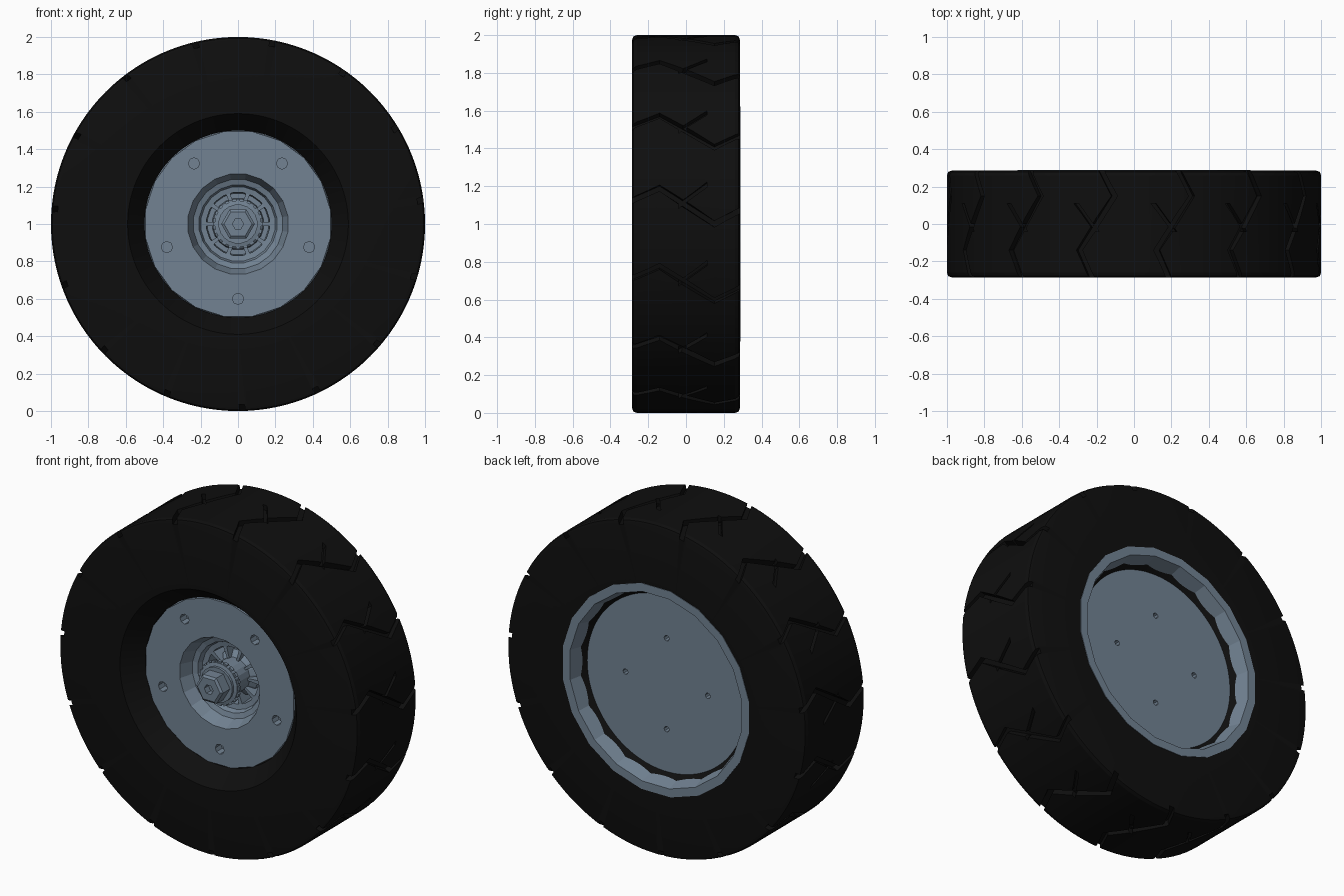
import bpy, bmesh, math
from mathutils import Vector

if "Cube" in bpy.data.objects:
    bpy.data.objects.remove(bpy.data.objects["Cube"])

AXLE_Z = 1.0


def material(name, rgb):
    m = bpy.data.materials.new(name)
    m.diffuse_color = (*rgb, 1)
    m.use_nodes = True
    m.node_tree.nodes["Principled BSDF"].inputs["Base Color"].default_value = m.diffuse_color
    return m


RUBBER = material("black_rubber", (0.0045, 0.0045, 0.0045))
METAL = material("blue_grey_metal", (0.168, 0.225, 0.29))


def polar(r, y, a):
    return Vector((r * math.cos(a), y, AXLE_Z + r * math.sin(a)))


def make(name, bm, mat):
    bmesh.ops.recalc_face_normals(bm, faces=bm.faces[:])
    me = bpy.data.meshes.new(name)
    bm.to_mesh(me)
    bm.free()
    me.materials.append(mat)
    ob = bpy.data.objects.new(name, me)
    bpy.context.collection.objects.link(ob)
    return ob


def lathe(bm, profile, n, off=0.0, closed=False):
    """Spin (radius, y) points about the axle."""
    rings = []
    for r, y in profile:
        if r == 0:
            rings.append([bm.verts.new((0, y, AXLE_Z))] * n)
        else:
            rings.append([bm.verts.new(polar(r, y, (i + off) * math.tau / n)) for i in range(n)])
    pairs = list(zip(rings, rings[1:]))
    if closed:
        pairs.append((rings[-1], rings[0]))
    for a, b in pairs:
        for i in range(n):
            j = (i + 1) % n
            vs = list(dict.fromkeys((a[i], a[j], b[j], b[i])))
            if len(vs) > 2:
                bm.faces.new(vs)


def strip(bm, path, half, r0, r1):
    """Solid band along (y, angle) points, between two radii."""
    rings = [[bm.verts.new(polar(r, y, math.radians(a + s)))
              for r, s in ((r0, -half), (r1, -half), (r1, half), (r0, half))]
             for y, a in path]
    for p, q in zip(rings, rings[1:]):
        for i in range(4):
            j = (i + 1) % 4
            bm.faces.new((p[i], p[j], q[j], q[i]))
    bm.faces.new(rings[0])
    bm.faces.new(rings[-1][::-1])


def holes(bm, count, start, dist, r, y0, y1, n):
    """Ring of small prisms parallel to the axle."""
    for k in range(count):
        c = polar(dist, 0, math.radians(start + 360 * k / count))
        ends = [[bm.verts.new((c.x + r * math.cos(i * math.tau / n), y,
                               c.z + r * math.sin(i * math.tau / n))) for i in range(n)]
                for y in (y0, y1)]
        for i in range(n):
            j = (i + 1) % n
            bm.faces.new((ends[0][i], ends[0][j], ends[1][j], ends[1][i]))
        bm.faces.new(ends[0])
        bm.faces.new(ends[1][::-1])


def cut(ob, bm, mat):
    cutter = make("cutter", bm, mat)
    cutter.hide_render = True
    mod = ob.modifiers.new("cut", 'BOOLEAN')
    mod.operation, mod.solver, mod.object = 'DIFFERENCE', 'EXACT', cutter
    bpy.context.view_layer.objects.active = ob
    bpy.ops.object.modifier_apply(modifier=mod.name)
    bpy.data.objects.remove(cutter)


# Tyre: flat side walls, funnel opening at the front
bm = bmesh.new()
lathe(bm, [(0.50, -0.17), (0.59, -0.285), (0.975, -0.285), (0.993, -0.279), (1.0, -0.26),
           (1.0, 0.26), (0.993, 0.279), (0.975, 0.285), (0.62, 0.285), (0.50, 0.15)],
      120, closed=True)
tyre = make("tyre", bm, RUBBER)

# Tread: zigzag grooves, each with a short slanted branch
bm, branch = bmesh.new(), bmesh.new()
for k in range(15):
    t = 24 * k
    strip(bm, [(-0.33, t + 6), (-0.14, t + 11), (0.15, t), (0.33, t + 5.5)], 0.95, 0.967, 1.06)
    strip(branch, [(-0.04, t + 5.5), (0.11, t + 12)], 0.8, 0.969, 1.05)
cut(tyre, bm, RUBBER)
cut(tyre, branch, RUBBER)
bpy.ops.object.select_all(action='DESELECT')
tyre.select_set(True)
bpy.context.view_layer.objects.active = tyre
bpy.ops.object.shade_smooth_by_angle(angle=math.radians(20))

# Rim: front disc with stepped hub recess, back flange with shallow dish
bm = bmesh.new()
lathe(bm, [(0, 0.05), (0.165, 0.05), (0.17, -0.05), (0.20, -0.055), (0.21, -0.085),
           (0.24, -0.095), (0.27, -0.175), (0.50, -0.175), (0.505, 0.15), (0.63, 0.27),
           (0.63, 0.288), (0.58, 0.288), (0.55, 0.185), (0, 0.185)], 20, 0.5)
rim = make("rim", bm, METAL)
bm = bmesh.new()
holes(bm, 5, -90, 0.40, 0.03, -0.25, -0.12, 8)
holes(bm, 4, 90, 0.275, 0.017, 0.14, 0.25, 8)
cut(rim, bm, METAL)

# Hub: stepped shaft, collar and hollow tip
bm = bmesh.new()
lathe(bm, [(0, 0.06), (0.14, 0.06), (0.135, 0.0), (0.10, -0.03), (0.10, -0.15), (0.125, -0.155),
           (0.125, -0.185), (0.105, -0.19), (0.105, -0.205), (0, -0.205)], 20, 0.5)
make("hub", bm, METAL)

# Knurled ring: small teeth around the collar
bm = bmesh.new()
for k in range(20):
    strip(bm, [(-0.18, 18 * k), (-0.16, 18 * k)], 5, 0.115, 0.134)
make("collar_teeth", bm, METAL)

# Ribs between hub and recess wall
bm = bmesh.new()
for k in range(10):
    strip(bm, [(-0.05, 36 * k), (0.055, 36 * k)], 4, 0.09, 0.17)
make("hub_ribs", bm, METAL)

# Hexagonal axle nut with a bored end
bm = bmesh.new()
lathe(bm, [(0, -0.19), (0.09, -0.19), (0.09, -0.27), (0.075, -0.28)], 6)
lathe(bm, [(0.075, -0.28), (0.03, -0.28), (0.03, -0.24), (0, -0.24)], 6)
bmesh.ops.remove_doubles(bm, verts=bm.verts[:], dist=0.0001)
make("axle_nut", bm, METAL)
